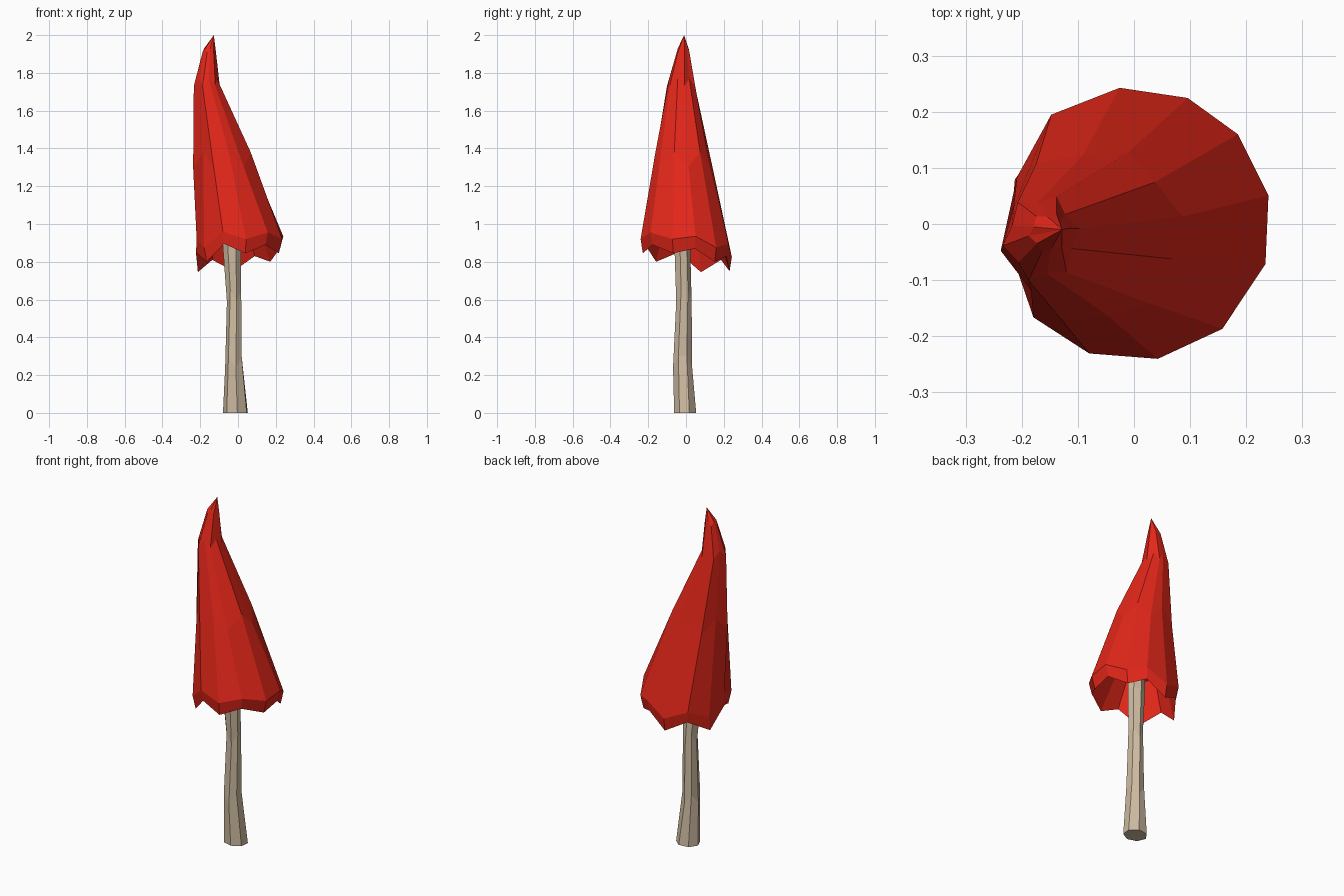
import bpy, bmesh
from math import cos, sin, radians

if "Cube" in bpy.data.objects:
    bpy.data.objects.remove(bpy.data.objects["Cube"])


def paint(ob, name, color):
    mat = bpy.data.materials.new(name)
    mat.diffuse_color = color
    mat.use_nodes = True
    mat.node_tree.nodes["Principled BSDF"].inputs["Base Color"].default_value = mat.diffuse_color
    ob.data.materials.append(mat)


def loft(name, rings, color, tip=None, ceiling=None):
    """Skin rings of points; close the last with a tip and the first with a centre point or cap."""
    bm = bmesh.new()
    vr = [[bm.verts.new(p) for p in ring] for ring in rings]
    n = len(vr[0])
    for a, b in zip(vr, vr[1:]):
        for i in range(n):
            j = (i + 1) % n
            bm.faces.new((a[i], a[j], b[j], b[i]))
    for ring, point in ((vr[0], ceiling), (vr[-1], tip)):
        if point:
            v = bm.verts.new(point)
            for i in range(n):
                bm.faces.new((ring[i], ring[(i + 1) % n], v))
        else:
            bm.faces.new(ring)
    bmesh.ops.recalc_face_normals(bm, faces=bm.faces)
    me = bpy.data.meshes.new(name)
    bm.to_mesh(me)
    bm.free()
    ob = bpy.data.objects.new(name, me)
    bpy.context.collection.objects.link(ob)
    paint(ob, name + "_colour", color)
    return ob


# Cap: twelve-sided ragged rim, leaning folded hat above, hollow below
angles = [12, 41, 67, 96, 127, 160, 190, 223, 251, 280, 310, 343]
lip_z = [.87, .80, .83, .75, .81, .745, .85, .80, .895, .845, .89, .845]
dirs = [(cos(radians(a)), sin(radians(a))) for a in angles]

lip = [(.226 * c, .232 * s, z) for (c, s), z in zip(dirs, lip_z)]
rim = [((.245 if c > -.9 else .222) * c, .244 * s, z + (.065 if i % 2 == 0 else .075))
       for i, ((c, s), z) in enumerate(zip(dirs, lip_z))]
inner = [(.15 * c - .02, .15 * s, 1.03 + .1 * (z - .83)) for (c, s), z in zip(dirs, lip_z)]


def fold(cx, cy, rx, ry, z, dz, dent):
    """Oval ring with every other point pushed in to form creases."""
    pts = []
    for i, (c, s) in enumerate(dirs):
        k = 1 if i % 2 == 0 else dent
        pts.append((cx + rx * c * k, cy + ry * s * k, z + dz * (1 if i % 2 else -1)))
    return pts


upper = [
    fold(-.075, -.02, .165, .16, 1.34, .04, .90),
    fold(-.165, -.025, .07, .08, 1.75, .02, .80),
    fold(-.152, -.015, .036, .036, 1.92, .01, .80),
]
loft("mushroom_cap", [inner, lip, rim] + upper, (.78, .02, .01, 1),
     tip=(-.128, -.01, 2.0), ceiling=(-.03, 0, 1.08))

# Stem: slightly bent seven-sided stalk
sections = [  # centre x, centre y, radius x, radius y, z
    (-.012, -.003, .068, .060, 0),
    (-.022, -.018, .046, .052, .27),
    (-.020, -.012, .039, .042, .62),
    (-.033, -.022, .050, .044, .90),
    (-.038, -.024, .050, .044, 1.06),
]
stem = []
for k, (cx, cy, rx, ry, z) in enumerate(sections):
    ring = []
    for i in range(7):
        a = radians(i * 360 / 7 + 20 + 6 * k)
        ring.append((cx + rx * cos(a), cy + ry * sin(a), z + (.03 * (-1) ** i if 0 < k < 3 else 0)))
    stem.append(ring)
loft("mushroom_stem", stem, (.62, .50, .36, 1))
